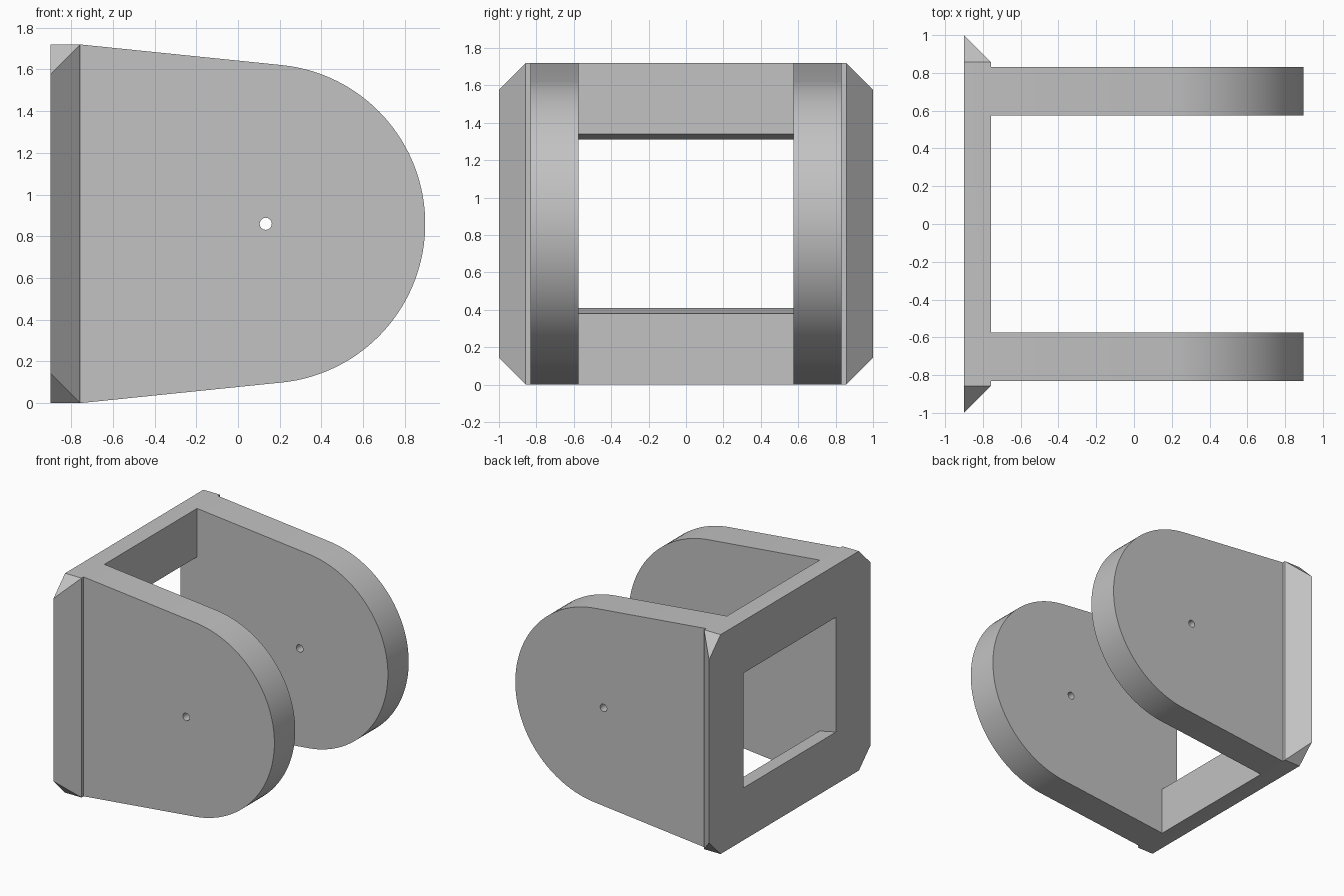
import bpy, bmesh
from math import atan2, acos, hypot, cos, sin, pi

if "Cube" in bpy.data.objects:
    bpy.data.objects.remove(bpy.data.objects["Cube"], do_unlink=True)

BACK, FRONT = -0.9, -0.757        # back plate faces
TOP, MID = 1.72, 0.86             # full height and axis height
BEVEL = 0.143                     # plate side chamfer
INNER, OUTER = 0.574, 0.832       # arm faces across y
AXIS_X, RADIUS, PIN = 0.133, 0.765, 0.029

grey = bpy.data.materials.new("plain grey")
grey.use_nodes = True
COLOUR = (0.54, 0.54, 0.54, 1)
grey.diffuse_color = COLOUR
grey.node_tree.nodes["Principled BSDF"].inputs["Base Color"].default_value = COLOUR


def make_object(name, bm):
    bmesh.ops.recalc_face_normals(bm, faces=bm.faces)
    mesh = bpy.data.meshes.new(name)
    bm.to_mesh(mesh)
    bm.free()
    mesh.materials.append(grey)
    ob = bpy.data.objects.new(name, mesh)
    bpy.context.collection.objects.link(ob)
    return ob


def hull(name, points):
    bm = bmesh.new()
    for p in points:
        bm.verts.new(p)
    bmesh.ops.convex_hull(bm, input=bm.verts)
    bmesh.ops.dissolve_limit(bm, angle_limit=0.01, verts=bm.verts, edges=bm.edges)
    return make_object(name, bm)


def prism(name, outline, y0, y1):
    """Extrude an x-z outline from y0 to y1."""
    bm = bmesh.new()
    face = bm.faces.new([bm.verts.new((x, y0, z)) for x, z in outline])
    new = bmesh.ops.extrude_face_region(bm, geom=[face])["geom"]
    bmesh.ops.translate(bm, vec=(0, y1 - y0, 0),
                        verts=[g for g in new if isinstance(g, bmesh.types.BMVert)])
    return make_object(name, bm)


def combine(target, other, operation):
    mod = target.modifiers.new(operation.lower(), "BOOLEAN")
    mod.operation, mod.solver, mod.object = operation, "EXACT", other
    bpy.context.view_layer.objects.active = target
    bpy.ops.object.modifier_apply(modifier=mod.name)
    bpy.data.objects.remove(other, do_unlink=True)


def arc(radius, start, end, count):
    step = (end - start) / count
    return [(AXIS_X + radius * cos(start + i * step),
             MID + radius * sin(start + i * step)) for i in range(count + 1)]


# Back plate: chamfered sides and clipped corners
corners = []
for sy in (-1, 1):
    for sz in (-1, 1):
        corners += [(BACK, sy, MID + sz * (MID - BEVEL)),
                    (BACK, sy * (1 - BEVEL), MID + sz * MID),
                    (FRONT, sy * (1 - BEVEL), MID + sz * MID)]
bracket = hull("bracket", corners)

# Window through the plate, flaring slightly towards the arms
slope = 0.03 / (FRONT - BACK)
window = []
for x in (BACK - 0.1, FRONT + 0.1):
    half = 0.45 + slope * (x - BACK)
    window += [(x, sy * INNER, MID + sz * half) for sy in (-1, 1) for sz in (-1, 1)]
combine(bracket, hull("window_cutter", window), "DIFFERENCE")

# Arms: straight tangents running into a rounded end
dx = FRONT - AXIS_X
tangent = atan2(MID, dx) - acos(RADIUS / hypot(dx, MID))
profile = [(FRONT, TOP), (FRONT, 0)] + arc(RADIUS, -tangent, tangent, 64)
for side in (-1, 1):
    arm = prism("arm", profile, side * INNER, side * OUTER)
    pin = prism("pin_cutter", arc(PIN, 0, 2 * pi, 32)[:-1],
                side * (INNER - 0.1), side * (OUTER + 0.1))
    combine(arm, pin, "DIFFERENCE")
    combine(bracket, arm, "UNION")

bpy.ops.object.select_all(action="DESELECT")
bracket.select_set(True)
bpy.context.view_layer.objects.active = bracket
bpy.ops.object.shade_smooth_by_angle(angle=0.35)
